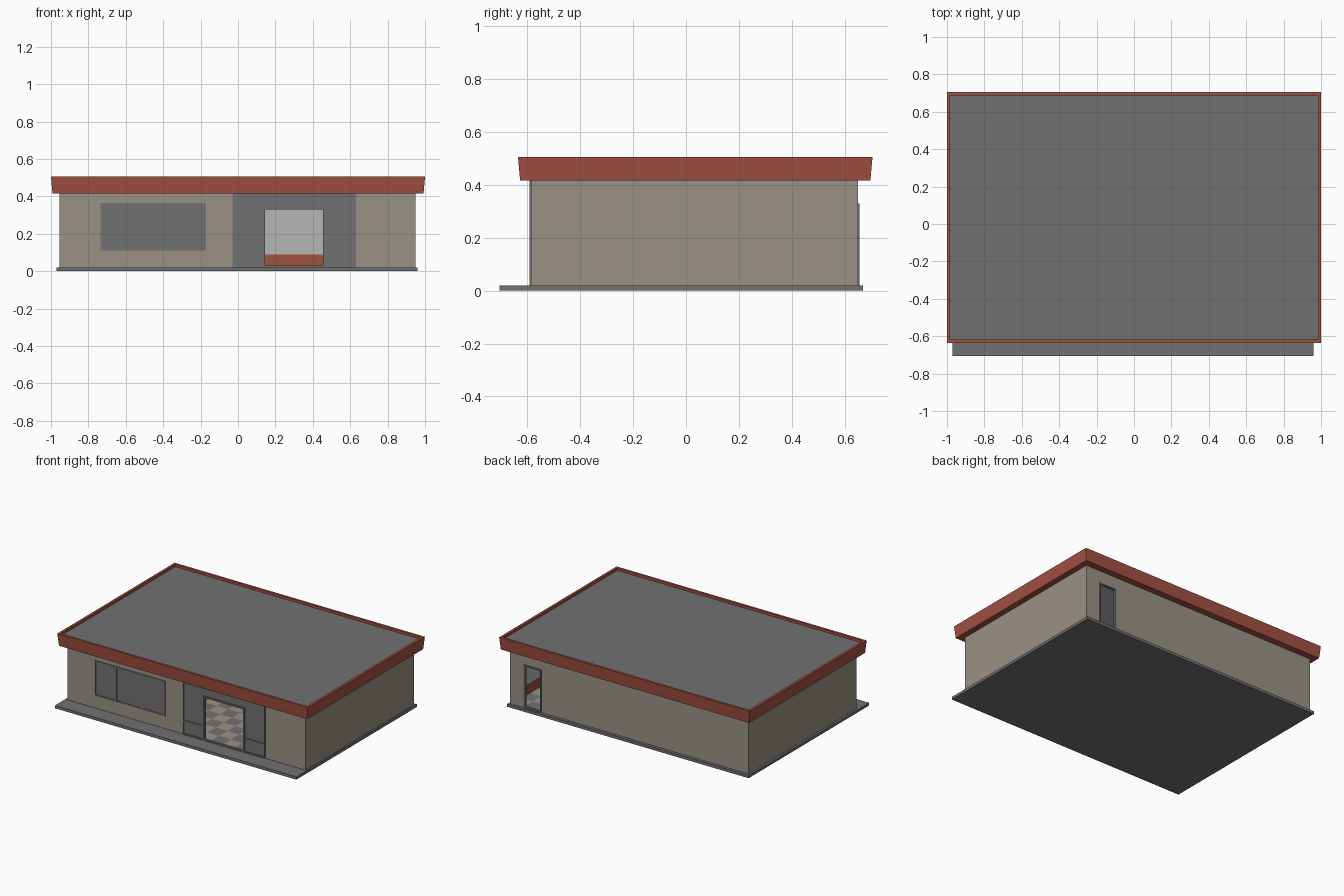
import bpy, bmesh

if "Cube" in bpy.data.objects:
    bpy.data.objects.remove(bpy.data.objects["Cube"])


def mat(name, r, g, b):
    m = bpy.data.materials.new(name)
    m.diffuse_color = (r, g, b, 1)
    m.use_nodes = True
    m.node_tree.nodes["Principled BSDF"].inputs["Base Color"].default_value = m.diffuse_color
    return m


RED = mat("brick red", 0.36, 0.08, 0.053)
WALL = mat("beige wall", 0.32, 0.285, 0.235)
GREY = mat("mid grey", 0.165, 0.165, 0.165)
LIGHT = mat("light grey", 0.46, 0.465, 0.47)
FRAME = mat("frame grey", 0.17, 0.17, 0.16)


def finish(name, bm, *mats):
    me = bpy.data.meshes.new(name)
    bm.to_mesh(me)
    bm.free()
    for m in mats:
        me.materials.append(m)
    ob = bpy.data.objects.new(name, me)
    bpy.context.collection.objects.link(ob)
    return ob


def cube(bm, x0, x1, y0, y1, z0, z1):
    vs = bmesh.ops.create_cube(bm, size=1)["verts"]
    for v in vs:
        v.co = (x1 if v.co.x > 0 else x0, y1 if v.co.y > 0 else y0, z1 if v.co.z > 0 else z0)
    return vs


def boxes(name, m, *dims):
    bm = bmesh.new()
    for d in dims:
        cube(bm, *d)
    return finish(name, bm, m)


def border(x0, x1, z0, z1, t, y0, y1):
    """Four bars of width t around an upright rectangle."""
    return [(x0, x0 + t, y0, y1, z0, z1), (x1 - t, x1, y0, y1, z0, z1),
            (x0 + t, x1 - t, y0, y1, z1 - t, z1), (x0 + t, x1 - t, y0, y1, z0, z0 + t)]


# Outline of the walls, floor and ceiling heights
X0, X1, Y0, Y1, ZF, ZC = -0.955, 0.95, -0.585, 0.65, 0.02, 0.418
T = 0.012
EX0, EX1 = -0.03, 0.63      # entrance bay
BX0, BX1, BZ = 0.70, 0.84, 0.33   # back door

# Paved slab
boxes("base_slab", GREY, (-0.97, 0.96, -0.705, 0.67, 0, ZF))

# Outer walls with gaps for the entrance and back door
boxes("outer_walls", WALL,
      (X0, X0 + T, Y0, Y1, ZF, ZC), (X1 - T, X1, Y0, Y1, ZF, ZC),
      (X0 + T, EX0, Y0, Y0 + T, ZF, ZC), (EX1, X1 - T, Y0, Y0 + T, ZF, ZC),
      (X0 + T, BX0, Y1 - T, Y1, ZF, ZC), (BX1, X1 - T, Y1 - T, Y1, ZF, ZC),
      (BX0, BX1, Y1 - T, Y1, BZ, ZC))


# Inner lining and red skirting
def lining(z0, z1, t):
    a, b, c, d = X0 + T, X1 - T, Y0 + T, Y1 - T
    return [(a, a + t, c, d, z0, z1), (b - t, b, c, d, z0, z1),
            (a, EX0, c, c + t, z0, z1), (EX1, b, c, c + t, z0, z1),
            (a, BX0, d - t, d, z0, z1), (BX1, b, d - t, d, z0, z1)]


boxes("inner_lining", LIGHT, *lining(ZF, ZC, 0.004), (BX0, BX1, Y1 - T - 0.004, Y1 - T, BZ, ZC))
boxes("skirting", RED, *lining(ZF, 0.09, 0.007))
boxes("ceiling", LIGHT, (X0 + T, X1 - T, Y0 + T, Y1 - T, 0.41, 0.416))

# Chequered floor
bm = bmesh.new()
bmesh.ops.create_grid(bm, x_segments=20, y_segments=13, size=1)
for v in bm.verts:
    v.co = ((X0 + X1) / 2 + v.co.x * 0.94, (Y0 + Y1) / 2 + v.co.y * 0.605, ZF + 0.003)
for f in bm.faces:
    c = f.calc_center_median()
    f.material_index = (int((c.x + 2) / 0.094) + int((c.y + 2) / 0.0931)) % 2
finish("tiled_floor", bm, GREY, WALL)

# Three-pane window
WY = Y0 - 0.006
boxes("window_glass", GREY, (-0.725, -0.18, Y0 - 0.002, Y0, 0.115, 0.358))
boxes("window_frame", FRAME, *border(-0.735, -0.17, 0.11, 0.365, 0.01, WY, Y0),
      *[(x - 0.006, x + 0.006, WY, Y0, 0.12, 0.355) for x in (-0.563, -0.353)])

# Entrance bay: glazed panels around the open doorway
DX0, DX1, DZ0, DZ1 = 0.145, 0.455, 0.03, 0.33
boxes("entrance_panels", GREY,
      (EX0, DX0, Y0 + 0.002, Y0 + 0.01, ZF, ZC), (DX1, EX1, Y0 + 0.002, Y0 + 0.01, ZF, ZC),
      (DX0, DX1, Y0 + 0.002, Y0 + 0.01, DZ1, ZC), (DX0, DX1, Y0 + 0.002, Y0 + 0.01, ZF, DZ0))
boxes("entrance_frame", FRAME, *border(EX0, EX1, ZF, ZC, 0.008, WY, Y0 + 0.01),
      *border(DX0 - 0.01, DX1 + 0.01, ZF, DZ1 + 0.01, 0.01, WY, Y0 + 0.01),
      (EX0, DX0 - 0.01, WY + 0.002, Y0 + 0.01, 0.115, 0.123),
      (DX1 + 0.01, EX1, WY + 0.002, Y0 + 0.01, 0.115, 0.123))

# Back door frame
boxes("back_door_frame", FRAME, *border(BX0, BX1, ZF, BZ, 0.01, Y1 - T, Y1 + 0.005))

# Roof with tapered red fascia and a sunken grey deck
bm = bmesh.new()
for v in cube(bm, -1, 1, -0.635, 0.705, 0.416, 0.505):
    if v.co.z < 0.45:
        v.co.x *= 0.992
        v.co.y += -0.008 if v.co.y > 0 else 0.008
bm.normal_update()
top = max(bm.faces, key=lambda f: f.calc_center_median().z)
bmesh.ops.inset_region(bm, faces=[top], thickness=0.024)
ext = bmesh.ops.extrude_discrete_faces(bm, faces=[top])["faces"][0]
for v in ext.verts:
    v.co.z -= 0.018
ext.material_index = 1
finish("roof", bm, RED, GREY)
